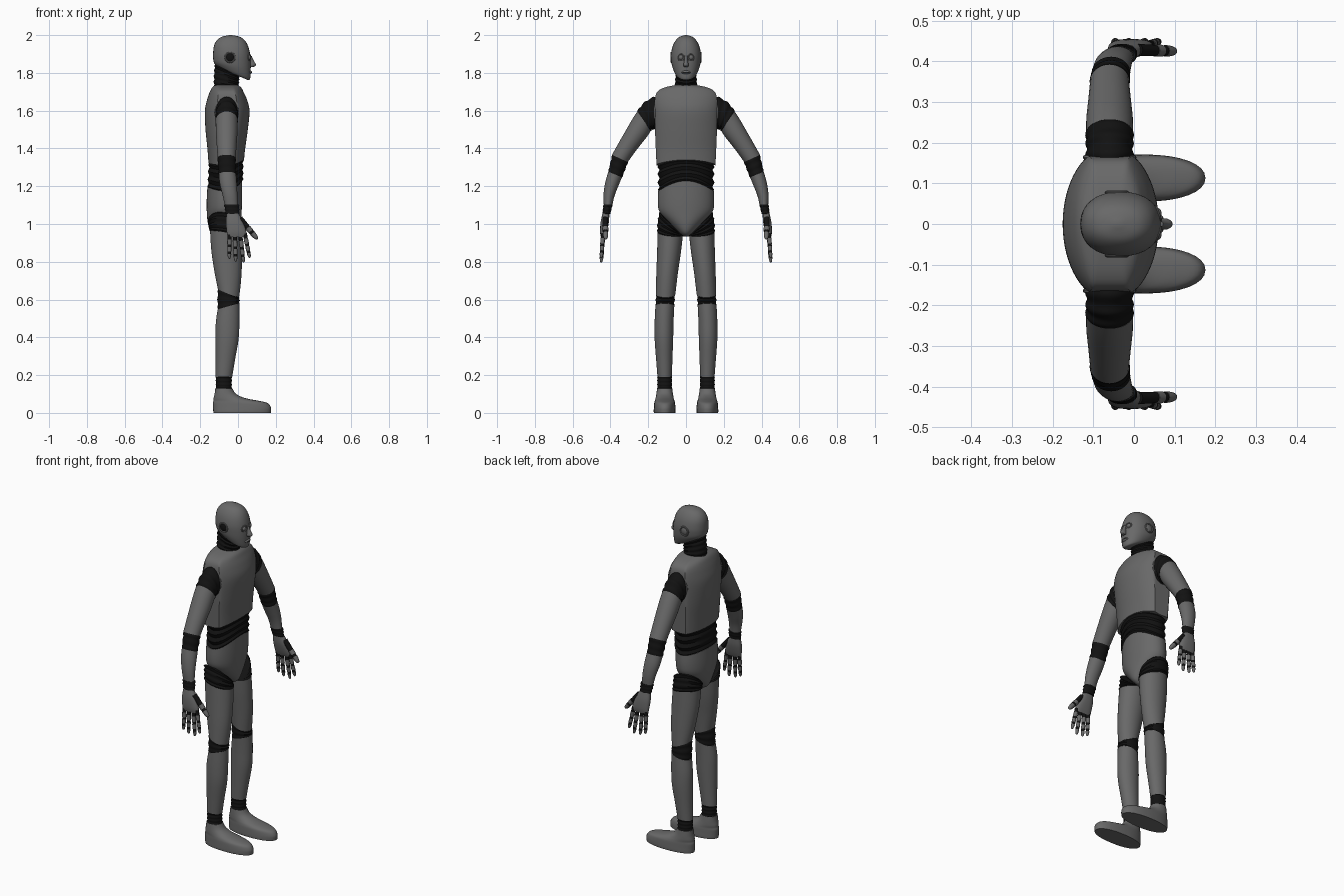
import bpy, bmesh, math
from mathutils import Vector

if "Cube" in bpy.data.objects:
    bpy.data.objects.remove(bpy.data.objects["Cube"])


def material(name, v):
    m = bpy.data.materials.new(name)
    m.diffuse_color = (v, v, v, 1)
    m.use_nodes = True
    m.node_tree.nodes["Principled BSDF"].inputs["Base Color"].default_value = m.diffuse_color
    return m


GRAY = material("gray shell", 0.14)
BLACK = material("black rubber", 0.006)


def pad(r):
    return list(r) + [0] * (8 - len(r))


def spline(rings, n):
    """Catmull-Rom interpolation of ring parameters."""
    out = []
    for i in range(len(rings) - 1):
        a, b = rings[max(i - 1, 0)], rings[i]
        c, d = rings[i + 1], rings[min(i + 2, len(rings) - 1)]
        for k in range(n):
            t = k / n
            out.append([0.5 * (2 * q + (r - p) * t + (2 * p - 5 * q + 4 * r - s) * t * t
                               + (3 * q - p - 3 * r + s) * t ** 3)
                        for p, q, r, s in zip(a, b, c, d)])
    return out + [rings[-1]]


def finish(name, bm, mat, mirror):
    bmesh.ops.recalc_face_normals(bm, faces=bm.faces)
    me = bpy.data.meshes.new(name)
    bm.to_mesh(me)
    bm.free()
    me.materials.append(mat)
    me.polygons.foreach_set("use_smooth", [True] * len(me.polygons))
    me.set_sharp_from_angle(angle=math.radians(40))
    ob = bpy.data.objects.new(name, me)
    bpy.context.collection.objects.link(ob)
    if mirror:
        ob.modifiers.new("mirror", "MIRROR").use_axis = (False, True, False)
    return ob


def loft(name, rings, mat=GRAY, mirror=False, segs=32, sub=4, flat=1.0, power=2.0, ribs=0):
    """Skin over rings (x, y, z, radius u, radius v, tilt s, tilt t, front arch)."""
    rings = spline([pad(r) for r in rings], sub)
    if ribs:
        n = len(rings) - 1
        for i, r in enumerate(rings):
            k = 1 - 0.075 * math.cos(math.pi * ribs * i / n) ** 2
            r[3], r[4] = r[3] * k, r[4] * k
    bm = bmesh.new()
    loops = []
    for x, y, z, ru, rv, s, t, arch in rings:
        s, t = math.radians(s), math.radians(t)
        u = Vector((math.cos(s), 0, math.sin(s))) * ru
        v = Vector((0, math.cos(t), math.sin(t))) * rv
        loop = []
        for i in range(segs):
            a = 2 * math.pi * i / segs
            c, w = math.cos(a), math.sin(a)
            lift = arch * c * c * (1 if c > 0 else 0.35)
            c = math.copysign(abs(c) ** (2 / power), c)
            w = math.copysign(min(abs(w) ** (2 / power) * flat, 1), w)
            loop.append(bm.verts.new(Vector((x, y, z + lift)) + u * c + v * w))
        loops.append(loop)
    for a, b in zip(loops, loops[1:]):
        for i in range(segs):
            j = (i + 1) % segs
            bm.faces.new((a[i], a[j], b[j], b[i]))
    bm.faces.new(loops[0])
    bm.faces.new(loops[-1])
    return finish(name, bm, mat, mirror)


def bellows(name, rings, ribs, mirror=True):
    return loft(name, rings, BLACK, mirror, sub=ribs * 4, ribs=ribs)


def ball(name, loc, size, mat=GRAY, mirror=False):
    bm = bmesh.new()
    bmesh.ops.create_uvsphere(bm, u_segments=20, v_segments=12, radius=1)
    for v in bm.verts:
        v.co = Vector(a * b for a, b in zip(v.co, size)) + Vector(loc)
    return finish(name, bm, mat, mirror)


def hoop(name, loc, axis, major, minor, mat=GRAY, mirror=True):
    bm = bmesh.new()
    rot = Vector((0, 0, 1)).rotation_difference(Vector(axis)).to_matrix()
    grid = []
    for i in range(24):
        a = math.tau * i / 24
        grid.append([bm.verts.new(rot @ Vector((
            math.cos(a) * (major + minor * math.cos(b)),
            math.sin(a) * (major + minor * math.cos(b)), minor * math.sin(b))) + Vector(loc))
            for b in [math.tau * k / 8 for k in range(8)]])
    for i in range(24):
        for k in range(8):
            p, q, m = grid[i], grid[(i + 1) % 24], (k + 1) % 8
            bm.faces.new((p[k], q[k], q[m], p[m]))
    return finish(name, bm, mat, mirror)


# Head with slanted jaw
loft("head", [(-.04, 0, 2.0, .008, .006), (-.038, 0, 1.99, .05, .036), (-.038, 0, 1.97, .076, .056),
              (-.037, 0, 1.94, .091, .071), (-.034, 0, 1.90, .098, .079), (-.032, 0, 1.865, .1, .078, -6),
              (-.031, 0, 1.835, .101, .073, -14), (-.03, 0, 1.808, .102, .06, -23),
              (-.03, 0, 1.797, .09, .048, -23)], power=2.2)
loft("nose", [(.062, 0, 1.89, .01, .007), (.068, 0, 1.865, .015, .009),
              (.074, 0, 1.843, .021, .014), (.068, 0, 1.832, .016, .011)], segs=16)
hoop("eye_rims", (.06, .026, 1.882), (1, .35, 0), .017, .0035)
ball("eyes", (.056, .026, 1.882), (.012, .014, .014), mirror=True)
ball("lips", (.062, 0, 1.803), (.012, .024, .01))
ball("mouth_line", (.067, 0, 1.803), (.008, .021, .0015), BLACK)
hoop("ear_rims", (-.042, .077, 1.882), (0, 1, 0), .025, .005)
ball("left_ear", (-.042, .074, 1.882), (.022, .008, .022))
ball("right_ear", (-.042, -.075, 1.882), (.024, .008, .024), BLACK)
bellows("neck", [(-.058, 0, 1.815, .075, .055, -26), (-.064, 0, 1.715, .066, .062, -4)], 5, False)

# Trunk
loft("torso", [(-.06, 0, 1.735, .06, .06), (-.06, 0, 1.722, .077, .115), (-.06, 0, 1.70, .089, .152),
               (-.058, 0, 1.66, .105, .165), (-.057, 0, 1.6, .118, .166), (-.06, 0, 1.5, .112, .164),
               (-.062, 0, 1.4, .1, .16), (-.062, 0, 1.31, .094, .156, 0, 0, .03)], segs=64, flat=1.145)
bellows("waist", [(-.063, 0, 1.315, .094, .152, 0, 0, .03), (-.067, 0, 1.168, .096, .15, 0, 0, .06)], 4, False)
loft("pelvis", [(-.07, 0, 1.175, .092, .147, 0, 0, .06), (-.072, 0, 1.11, .094, .149, 0, 0, .025),
                (-.073, 0, 1.06, .092, .138), (-.072, 0, 1.0, .087, .085),
                (-.07, 0, .955, .072, .04), (-.065, 0, .935, .04, .02)], segs=48)

# Arms, left side modelled and mirrored
bellows("shoulders", [(-.06, .16, 1.59, .06, .09, 0, 90), (-.06, .198, 1.572, .06, .078, 0, 72),
                      (-.06, .225, 1.542, .06, .064, 0, 55)], 3)
hoop("shoulder_sockets", (-.06, .164, 1.59), (0, 1, 0), .06, .006).name = "shoulder_sockets"
loft("upper_arms", [(-.06, .222, 1.545, .058, .062, 0, 55), (-.06, .262, 1.482, .057, .056, 0, 34),
                    (-.06, .31, 1.41, .052, .05, 0, 28), (-.06, .35, 1.347, .048, .046, 0, 25)], mirror=True)
bellows("elbows", [(-.06, .348, 1.35, .05, .048, 0, 25), (-.056, .376, 1.258, .047, .041, 0, 22)], 3)
loft("forearms", [(-.056, .375, 1.262, .046, .039, 0, 22), (-.051, .393, 1.21, .045, .036, 0, 14),
                  (-.042, .408, 1.15, .039, .029, 0, 8), (-.035, .413, 1.095, .034, .022, 0, 6)], mirror=True)
bellows("wrists", [(-.034, .413, 1.102, .041, .025), (-.029, .422, 1.052, .037, .022)], 3)
loft("palms", [(-.028, .424, 1.055, .032, .018), (-.018, .43, 1.01, .046, .022),
               (-.008, .437, .96, .052, .018), (-.005, .44, .932, .05, .011)], mirror=True, power=2.5)


def finger(name, p0, p1, r, cuts):
    """Gray phalanges with black joints between the given fractions."""
    p0, p1 = Vector(p0), Vector(p1)
    d = p1 - p0
    s = math.degrees(math.atan2(d.x, -d.z))
    for i, (a, b) in enumerate(zip(cuts, cuts[1:])):
        black = i % 2 == 0
        m = .9 if black else 1
        stops = [(a, m), (b, m)]
        if b == 1:
            stops = [(a, 1), (.86, .9), (.96, .65), (1, .15)]
        loft(f"{name}_{i}", [(*(p0 + d * f), r * k * (1 - .2 * f), r * k * (1 - .2 * f), s) for f, k in stops],
             BLACK if black else GRAY, True, 14, 2)


for i, (bx, bz, tx, tz) in enumerate([(-.045, .945, -.046, .815), (-.017, .94, -.012, .8),
                                      (.012, .94, .03, .796), (.036, .95, .062, .82)]):
    finger(f"finger{i + 1}", (bx, .439, bz), (tx, .449, tz), .0125, [0, .2, .42, .52, .7, .8, 1])
finger("thumb", (.01, .428, 1.03), (.103, .425, .92), .017, [0, .45, .62, .72, 1])

# Legs, left side modelled and mirrored
bellows("hips", [(-.072, .082, 1.008, .09, .083, -10, 45), (-.066, .083, .948, .088, .071, -10, 5)], 4)
loft("thighs", [(-.065, .083, .95, .084, .067, -10, 5), (-.06, .09, .85, .081, .063, -4, 0),
                (-.053, .1, .74, .072, .057, -6, 0), (-.05, .108, .63, .06, .052, -22, 0)], mirror=True)
bellows("knees", [(-.05, .108, .636, .061, .052, -22), (-.05, .112, .56, .06, .051, 16)], 3)
loft("shins", [(-.05, .112, .565, .06, .05, 16), (-.055, .116, .48, .063, .05, 6), (-.058, .117, .39, .061, .049),
               (-.067, .115, .28, .051, .043), (-.075, .113, .19, .044, .038)], mirror=True)
bellows("ankles", [(-.075, .113, .195, .044, .04), (-.075, .113, .125, .043, .04)], 4)
loft("feet", [(-.075, .113, .13, .045, .04), (-.067, .113, .1, .057, .044), (-.045, .113, .078, .084, .048),
              (-.01, .113, .064, .12, .052), (.012, .113, .052, .145, .055), (.021, .113, .03, .153, .057),
              (.022, .113, .01, .153, .058), (.022, .113, 0, .152, .057)], mirror=True, power=2.2)
